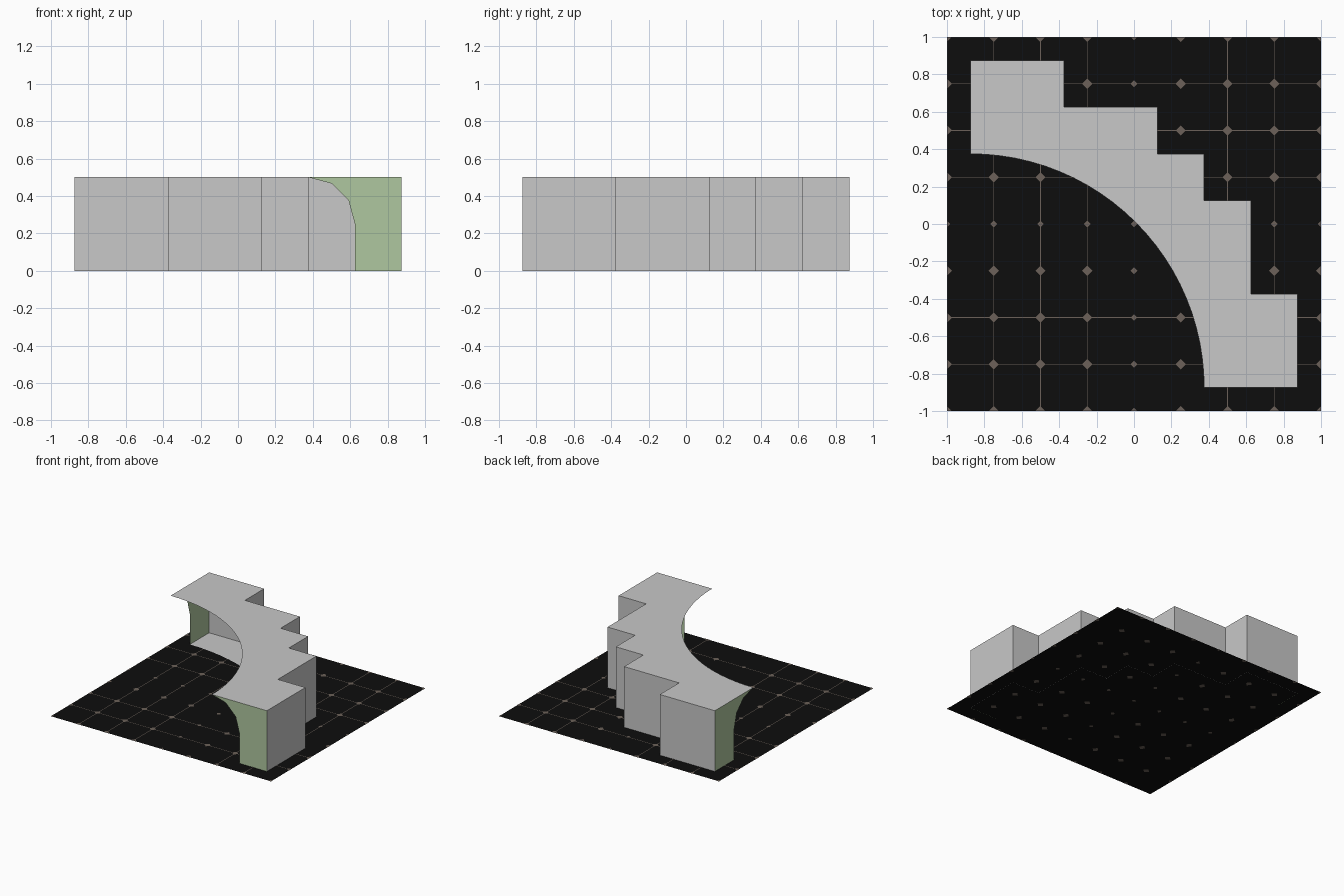
import bpy, math

if "Cube" in bpy.data.objects:
    bpy.data.objects.remove(bpy.data.objects["Cube"])


def material(name, rgb):
    m = bpy.data.materials.new(name)
    m.diffuse_color = (*rgb, 1)
    m.use_nodes = True
    m.node_tree.nodes["Principled BSDF"].inputs["Base Color"].default_value = m.diffuse_color
    return m


GREY = material("light_grey", (0.58, 0.58, 0.58))
GREEN = material("sage_green", (0.43, 0.57, 0.35))
BLACK = material("black", (0.004, 0.004, 0.004))
BROWN = material("line_brown", (0.15, 0.12, 0.10))


def build(name, verts, faces, mat):
    me = bpy.data.meshes.new(name)
    me.from_pydata(verts, [], faces)
    me.materials.append(mat)
    ob = bpy.data.objects.new(name, me)
    bpy.context.collection.objects.link(ob)
    return ob


def polys(name, loops, mat):
    verts, faces = [], []
    for loop in loops:
        faces.append(range(len(verts), len(verts) + len(loop)))
        verts += loop
    return build(name, verts, [tuple(f) for f in faces], mat)


E, H, FLOOR = 0.875, 0.5, 0.004      # half extent, wall height, floor of the wall

# Stepped outline, from the front right corner round to the back left corner
steps = [(E, -E), (E, -0.375), (0.625, -0.375), (0.625, 0.125), (0.375, 0.125),
         (0.375, 0.375), (0.125, 0.375), (0.125, 0.625), (-0.375, 0.625),
         (-0.375, E), (-E, E)]


def ring(radius, z, n=24):
    """Stepped outline closed by a quarter arc around the front left corner."""
    arc = [(-E + radius * math.cos(a), -E + radius * math.sin(a))
           for a in (math.pi / 2 * (1 - i / n) for i in range(n + 1))]
    return [(x, y, z) for x, y in steps + arc]


# Top deck and narrower floor strip; the curved inner side is open
polys("top_deck", [ring(1.25, H)], GREY)
polys("floor_strip", [ring(1.5, FLOOR)], GREY)

# Stepped outer walls
polys("stepped_walls", [[(*a, 0.0), (*b, 0.0), (*b, H), (*a, H)]
                        for a, b in zip(steps, steps[1:])], GREY)

# Flared end panels, mirrored across the diagonal
profile = [(E, 0.0), (E, H)] + [
    (0.375 + 0.25 * math.sin(a), 0.25 + 0.25 * math.cos(a))
    for a in (math.radians(30 * i) for i in range(4))] + [(0.625, 0.0)]
polys("end_panels", [[(u, -E, z) for u, z in reversed(profile)],
                     [(-E, u, z) for u, z in profile]], GREEN)

# Ground sheet
polys("ground_sheet", [[(-1, -1, 0.001), (1, -1, 0.001), (1, 1, 0.001), (-1, 1, 0.001)]], BLACK)


def rect(x0, y0, x1, y1, z):
    return [(x0, y0, z), (x1, y0, z), (x1, y1, z), (x0, y1, z)]


# Thin grid lines
W, Z = 0.0025, 0.002
lines = []
for p in (-0.75, -0.5, -0.25, 0.5, 0.75):
    lines.append(rect(p - W, -1, p + W, 1, Z))
for p in (-0.75, -0.5, 0.25, 0.5, 0.75):
    lines.append(rect(-1, p - W, 1, p + W, Z))
lines += [rect(-1, 1 - W, 1, 1, Z), rect(-1, -1, -1 + W, 1, Z)]
polys("grid_lines", lines, BROWN)

# Diamond marks at the crossings, on both sides of the sheet
marks = []
for i in range(-4, 5):
    for j in range(-4, 5):
        x, y = i / 4, j / 4
        r = 0.018 if i == 0 or j == 0 else 0.027
        dia = [(max(-1, min(1, x + dx * r)), max(-1, min(1, y + dy * r)))
               for dx, dy in ((1, 0), (0, 1), (-1, 0), (0, -1))]
        marks.append([(a, b, 0.003) for a, b in dia])
        marks.append([(a, b, 0.0) for a, b in reversed(dia)])
polys("grid_marks", marks, BROWN)
